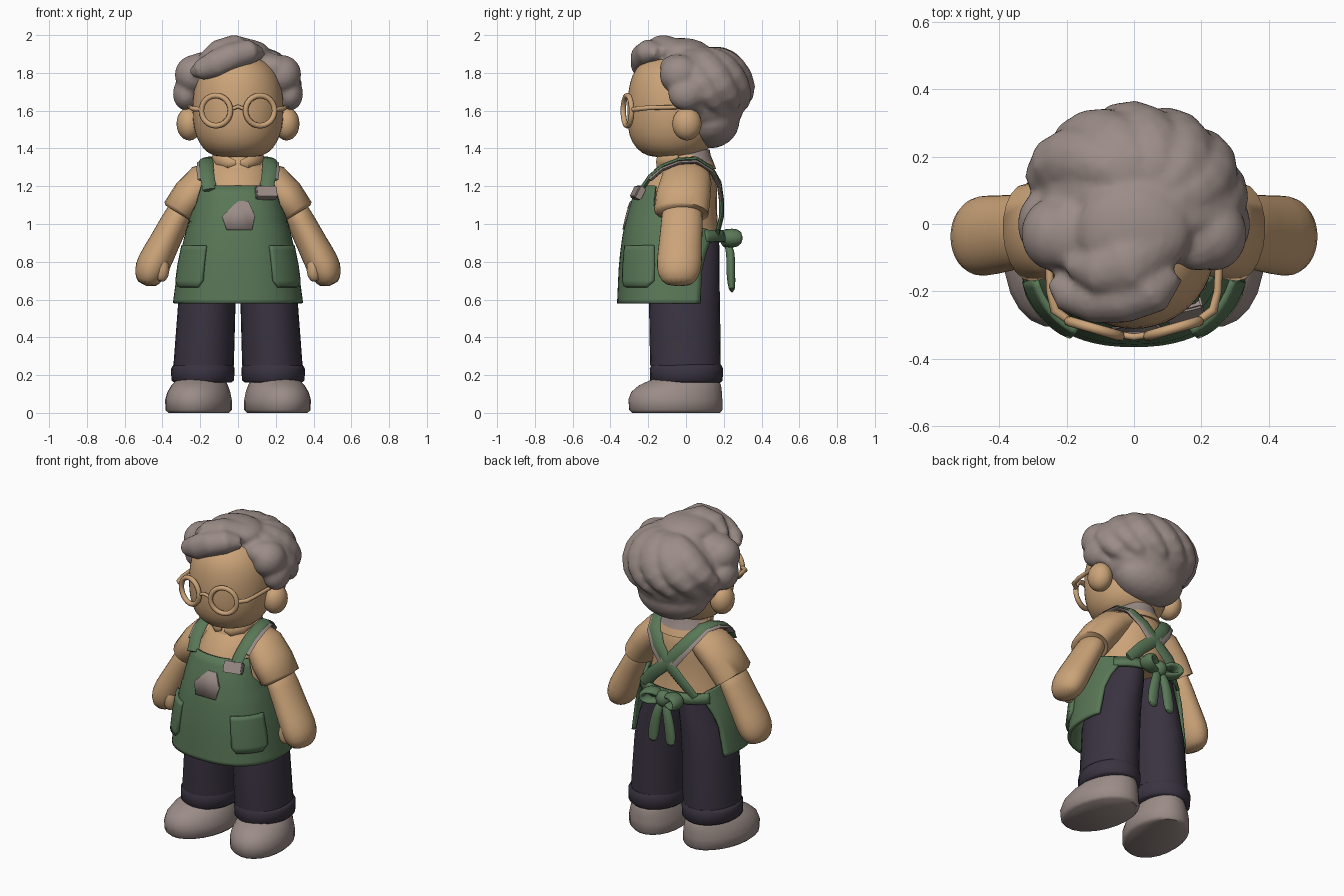
import bpy, bmesh, math
from mathutils import Vector, Matrix

if "Cube" in bpy.data.objects:
    bpy.data.objects.remove(bpy.data.objects["Cube"])


def material(name, c):
    m = bpy.data.materials.new(name)
    m.diffuse_color = (*c, 1)
    m.use_nodes = True
    m.node_tree.nodes["Principled BSDF"].inputs["Base Color"].default_value = m.diffuse_color
    return m


TAN = material("warm tan", (0.60, 0.37, 0.19))
GREY = material("warm grey", (0.33, 0.265, 0.245))
GREEN = material("apron green", (0.10, 0.185, 0.095))
DARK = material("dark plum", (0.042, 0.033, 0.052))


def finish(bm, name, mat, mirror=False, subsurf=0, solid=0, angle=40):
    bmesh.ops.recalc_face_normals(bm, faces=bm.faces[:])
    me = bpy.data.meshes.new(name)
    bm.to_mesh(me)
    bm.free()
    ob = bpy.data.objects.new(name, me)
    bpy.context.collection.objects.link(ob)
    me.materials.append(mat)
    if solid:
        s = ob.modifiers.new("thickness", 'SOLIDIFY')
        s.thickness, s.offset = solid, 0
    if subsurf:
        ob.modifiers.new("round", 'SUBSURF').levels = subsurf
        ob.modifiers["round"].render_levels = subsurf
    if mirror:
        ob.modifiers.new("mirror", 'MIRROR')
    bpy.ops.object.select_all(action='DESELECT')
    ob.select_set(True)
    bpy.context.view_layer.objects.active = ob
    bpy.ops.object.shade_smooth_by_angle(angle=math.radians(angle))
    return ob


def add_tube(bm, rings, side=(0, 1, 0), n=16, flat=False):
    """Loft ellipses (centre, ra, rb) along a path; rb lies along side."""
    pts = [Vector(r[0]) for r in rings]
    loops = []
    for i, (_, ra, rb) in enumerate(rings):
        t = (pts[min(i + 1, len(pts) - 1)] - pts[max(i - 1, 0)]).normalized()
        if flat:
            t = Vector((0, 0, 1))
        b = Vector(side)
        b = (b - t * b.dot(t)).normalized()
        a = b.cross(t)
        loops.append([bm.verts.new(pts[i] + a * ra * math.cos(k * math.tau / n)
                                   + b * rb * math.sin(k * math.tau / n)) for k in range(n)])
    for p, q in zip(loops, loops[1:]):
        for k in range(n):
            bm.faces.new((p[k], p[(k + 1) % n], q[(k + 1) % n], q[k]))
    bm.faces.new(loops[0])
    bm.faces.new(loops[-1])


def tube(name, rings, mat, side=(0, 1, 0), n=16, flat=False, **kw):
    bm = bmesh.new()
    add_tube(bm, rings, side, n, flat)
    return finish(bm, name, mat, **kw)


def add_ball(bm, c, r):
    bmesh.ops.create_icosphere(bm, subdivisions=3, radius=1,
                               matrix=Matrix.Translation(c) @ Matrix.Diagonal((*r, 1)))


def ball(name, c, r, mat, **kw):
    bm = bmesh.new()
    add_ball(bm, c, r)
    return finish(bm, name, mat, **kw)


def lerp_table(table, z):
    for p, q in zip(table, table[1:]):
        if z <= q[0]:
            f = max(0, (z - p[0]) / (q[0] - p[0]))
            return [a + (b - a) * f for a, b in zip(p[1:], q[1:])]
    return table[-1][1:]


# body outline by height: half width, front y, back y
BODY = [(.58, .33, -.35, .25), (.8, .30, -.34, .23), (.95, .265, -.32, .185), (1.08, .235, -.29, .175),
        (1.2, .21, -.245, .175), (1.28, .19, -.19, .165), (1.33, .165, -.13, .14), (1.36, .1, -.09, .11)]
# half angle the apron covers, by height
WRAP = [(.58, 110), (.8, 115), (.93, 135), (.97, 130), (1.02, 82), (1.1, 64), (1.2, 58)]


def body(z, a, off=0):
    rx, f, b = lerp_table(BODY, z)
    s, c = math.sin(a), math.cos(a)
    return Vector(((rx + off) * math.copysign(abs(s) ** .85, s),
                   (f + b) / 2 - ((b - f) / 2 + off) * math.copysign(abs(c) ** .85, c), z))


def patch(name, zs, span, off, mat, n=28, **kw):
    """Cloth sheet on the body surface; span(z) gives the two end angles."""
    bm = bmesh.new()
    rows = []
    for z in zs:
        a, b = span(z)
        rows.append([bm.verts.new(body(z, math.radians(a + (b - a) * k / n), off)) for k in range(n + 1)])
    for p, q in zip(rows, rows[1:]):
        for k in range(n):
            bm.faces.new((p[k], p[k + 1], q[k + 1], q[k]))
    return finish(bm, name, mat, **kw)


# shoes, toes turned slightly out
def shoe_ring(z, rx, front, back):
    c = (front + back) / 2
    return ((.195 - c * .25, c, z), rx, (back - front) / 2)


tube("shoes", [shoe_ring(*r) for r in [(0, .155, -.29, .185), (.015, .172, -.305, .197), (.07, .172, -.31, .197),
     (.11, .162, -.295, .195), (.145, .146, -.255, .19), (.17, .13, -.2, .18), (.2, .1, -.12, .15)]],
     GREY, side=(-.22, 1, 0), n=24, flat=True, mirror=True, angle=50)

# trousers with rolled cuffs
tube("trouser_legs", [((.105, .005, .95), .105, .165), ((.112, .005, .88), .115, .172), ((.145, -.005, .72), .138, .182),
     ((.165, -.008, .58), .152, .188), ((.182, -.003, .25), .16, .187)], DARK, n=24, flat=True, mirror=True)
tube("trouser_cuffs", [((.187, .002, .16), .150, .180), ((.187, .002, .172), .166, .192),
     ((.186, .002, .235), .168, .194), ((.184, .002, .255), .158, .184)],
     DARK, n=24, flat=True, mirror=True, angle=60)

# shirt body and sleeves
shirt = []
for z in (.92, 1.0, 1.08, 1.14, 1.2, 1.25, 1.29, 1.33, 1.36):
    rx, f, b = lerp_table(BODY, z)
    shirt.append(((0, (f + b) / 2, z), rx - .012, (b - f) / 2 - .012))
tube("shirt_body", shirt, TAN, n=32, flat=True, angle=60)
tube("sleeves", [((.1, 0, 1.27), .07, .125), ((.18, 0, 1.225), .098, .135), ((.25, -.015, 1.15), .1, .145),
     ((.312, -.025, 1.062), .094, .145), ((.315, -.025, 1.057), .08, .12)], TAN, n=20, mirror=True, angle=60)

# arms with mitten hands
tube("arms", [((.28, -.02, 1.11), .07, .11), ((.33, -.02, 1.02), .077, .112), ((.395, -.03, .89), .083, .117),
     ((.448, -.035, .79), .094, .124), ((.472, -.04, .73), .084, .114), ((.485, -.04, .67), .05, .075)],
     TAN, mirror=True, subsurf=1, angle=80)
tube("thumbs", [((.42, -.09, .84), .03, .04), ((.398, -.1, .78), .042, .045), ((.4, -.105, .725), .038, .04),
     ((.412, -.1, .695), .02, .02)], TAN, n=10, mirror=True, subsurf=1, angle=80)

# neck and collar, grey lining showing at the back
tube("neck", [((0, -.01, 1.28), .1, .1), ((0, -.02, 1.42), .1, .1)], TAN, flat=True)
collar = tube("collar", [((0, 0, 1.29), .17, .16), ((0, 0, 1.33), .15, .145), ((0, .005, 1.365), .125, .125),
              ((0, .01, 1.395), .105, .115)], TAN, n=24, flat=True)
collar.data.materials.append(GREY)
for p in collar.data.polygons:
    p.material_index = int(p.center.z > 1.34 and p.center.y > .02)
tube("collar_flaps", [((.01, -.15, 1.325), .006, .01), ((.05, -.15, 1.325), .009, .03),
     ((.11, -.105, 1.34), .009, .03), ((.13, -.04, 1.355), .008, .02)], TAN, side=(0, 0, 1), n=8, mirror=True)

# apron skirt with bib, pockets and waist tie
ZS = [.58, .6, .68, .76, .84, .9, .93, .97, .995, 1.02, 1.06, 1.1, 1.15, 1.2]
patch("apron", ZS, lambda z: (-lerp_table(WRAP, z)[0], lerp_table(WRAP, z)[0]), .006, GREEN, n=40, solid=.018)
patch("apron_pockets", [.665, .70, .78, .86, .885], lambda z: (30 + (5 if z < .68 else 0), 72 - (8 if z < .68 else 0)),
      .02, GREEN, n=12, solid=.026, mirror=True)
patch("waist_tie", [.905, .965], lambda z: (125, 235), .008, GREEN, solid=.02)

# straps over the shoulders, crossing at the back, with grey lining
STRAP = [(.15, -.238, 1.18), (.162, -.19, 1.25), (.168, -.125, 1.305), (.165, -.04, 1.338), (.15, .05, 1.345),
         (.125, .13, 1.30), (.07, .175, 1.22), (0, .188, 1.13), (-.1, .188, 1.04), (-.175, .165, .95)]
tube("straps", [(p, .013, .038) for p in STRAP], GREEN, side=(1, 0, 0), n=8, mirror=True)
tube("strap_lining", [((p[0] + .012, p[1], p[2] - .014), .012, .04) for p in STRAP[1:8]], GREY,
     side=(1, 0, 0), n=8, mirror=True)

# bow at the back
tube("bow_loops", [((.01, .205, .925), .018, .03), ((.06, .235, .965), .02, .045), ((.115, .25, .955), .022, .05),
     ((.13, .255, .915), .022, .05), ((.09, .245, .885), .02, .045), ((.01, .215, .9), .018, .03)],
     GREEN, n=10, mirror=True, subsurf=1, angle=80)
tube("bow_tails", [((.01, .21, .92), .02, .02), ((.03, .24, .85), .03, .024), ((.055, .235, .75), .036, .026),
     ((.065, .245, .63), .04, .02)], GREEN, n=10, mirror=True, subsurf=1, angle=80)
ball("bow_knot", (0, .225, .92), (.045, .045, .05), GREEN)

# badge on the bib and clip-on tag
bm = bmesh.new()
bm.faces.new([bm.verts.new((x, lerp_table(BODY, z)[1] - .017, z)) for x, z in
              [(-.06, .97), (.075, .97), (.09, 1.045), (.06, 1.06), (.055, 1.12), (0, 1.12), (-.01, 1.085), (-.085, 1.04)]])
bmesh.ops.triangulate(bm, faces=bm.faces[:])
finish(bm, "bib_badge", GREY, solid=.009)
bm = bmesh.new()
bmesh.ops.create_cube(bm, size=1, matrix=Matrix.Translation((.148, -.255, 1.165)) @ Matrix.Rotation(.25, 4, 'Z')
                      @ Matrix.Rotation(-.45, 4, 'X') @ Matrix.Diagonal((.115, .04, .068, 1)))
bmesh.ops.bevel(bm, geom=bm.edges[:], offset=.006, segments=2, affect='EDGES')
finish(bm, "bib_tag", GREY)

# head and ears
tube("head", [((0, -.07, z), rx, ry) for z, rx, ry in
     [(1.352, .10, .10), (1.37, .16, .165), (1.43, .212, .222), (1.51, .238, .242), (1.6, .245, .245),
      (1.7, .24, .24), (1.79, .215, .22), (1.86, .16, .17), (1.9, .06, .08)]],
     TAN, n=24, flat=True, subsurf=1, angle=80)
ball("ears", (.258, .005, 1.53), (.068, .078, .088), TAN, mirror=True)

# round glasses
bm = bmesh.new()
turn = Matrix.Translation((.117, -.31, 1.6)) @ Matrix.Rotation(.28, 4, 'Z')
N = 24
rim = [[bm.verts.new(turn @ Vector(((.08 + .015 * math.cos(v)) * math.cos(u), .015 * math.sin(v),
        (.08 + .015 * math.cos(v)) * math.sin(u)))) for v in [j * math.tau / 8 for j in range(8)]]
       for u in [i * math.tau / N for i in range(N)]]
for i in range(N):
    for j in range(8):
        bm.faces.new((rim[i][j], rim[(i + 1) % N][j], rim[(i + 1) % N][(j + 1) % 8], rim[i][(j + 1) % 8]))
finish(bm, "glasses_rims", TAN, mirror=True, angle=80)
tube("glasses_bridge", [((-.045, -.328, 1.605), .01, .01), ((0, -.335, 1.622), .01, .01),
     ((.045, -.328, 1.605), .01, .01)], TAN, n=8, angle=80)
tube("glasses_temples", [((.19, -.288, 1.605), .012, .012), ((.235, -.255, 1.61), .014, .014),
     ((.248, -.2, 1.615), .012, .012), ((.258, 0, 1.62), .011, .011)], TAN, side=(0, 0, 1), n=8, mirror=True, angle=80)

# hair: a cap, swirling locks from the crown, side tufts and a swept fringe, fused together
bm = bmesh.new()
add_ball(bm, (0, .085, 1.69), (.285, .24, .25))
add_ball(bm, (0, .13, 1.55), (.225, .155, .15))
for i in range(7):
    end = math.radians(i * 30)
    lock = []
    for k in range(9):
        f = k / 8
        th, az = .25 + 1.75 * f, end - 1.25 * (1 - f)
        r = .03 + .07 * math.sin(math.pi * min(1, .1 + f * .9)) ** .8
        lock.append(((.26 * math.sin(th) * math.cos(az), .08 + .205 * math.sin(th) * math.sin(az),
                      1.685 + .215 * math.cos(th)), r, r * .85))
    add_tube(bm, lock, side=(.3, .2, 1), n=12)
for s in (-1, 1):
    add_ball(bm, (s * .235, -.03, 1.79), (.1, .11, .105))
    add_ball(bm, (s * .275, .0, 1.69), (.07, .095, .09))
add_ball(bm, (.19, -.04, 1.83), (.09, .1, .07))
add_ball(bm, (-.18, -.03, 1.84), (.1, .11, .07))
add_ball(bm, (0, -.02, 1.91), (.17, .15, .075))
add_tube(bm, [((-.245, -.17, 1.80), .02, .02), ((-.2, -.205, 1.815), .055, .055), ((-.12, -.225, 1.845), .075, .07),
              ((-.03, -.22, 1.885), .075, .075), ((.05, -.19, 1.91), .07, .08), ((.1, -.13, 1.905), .04, .06)], n=14)
add_tube(bm, [((-.19, -.12, 1.87), .03, .03), ((-.11, -.14, 1.92), .055, .07), ((-.02, -.12, 1.943), .06, .09),
              ((.08, -.05, 1.93), .045, .07), ((.13, .02, 1.89), .02, .03)], n=14)
hair = finish(bm, "hair", GREY)
rm = hair.modifiers.new("fuse", 'REMESH')
rm.mode, rm.voxel_size, rm.use_smooth_shade = 'VOXEL', .014, True
sm = hair.modifiers.new("soften", 'SMOOTH')
sm.factor, sm.iterations = .5, 3
